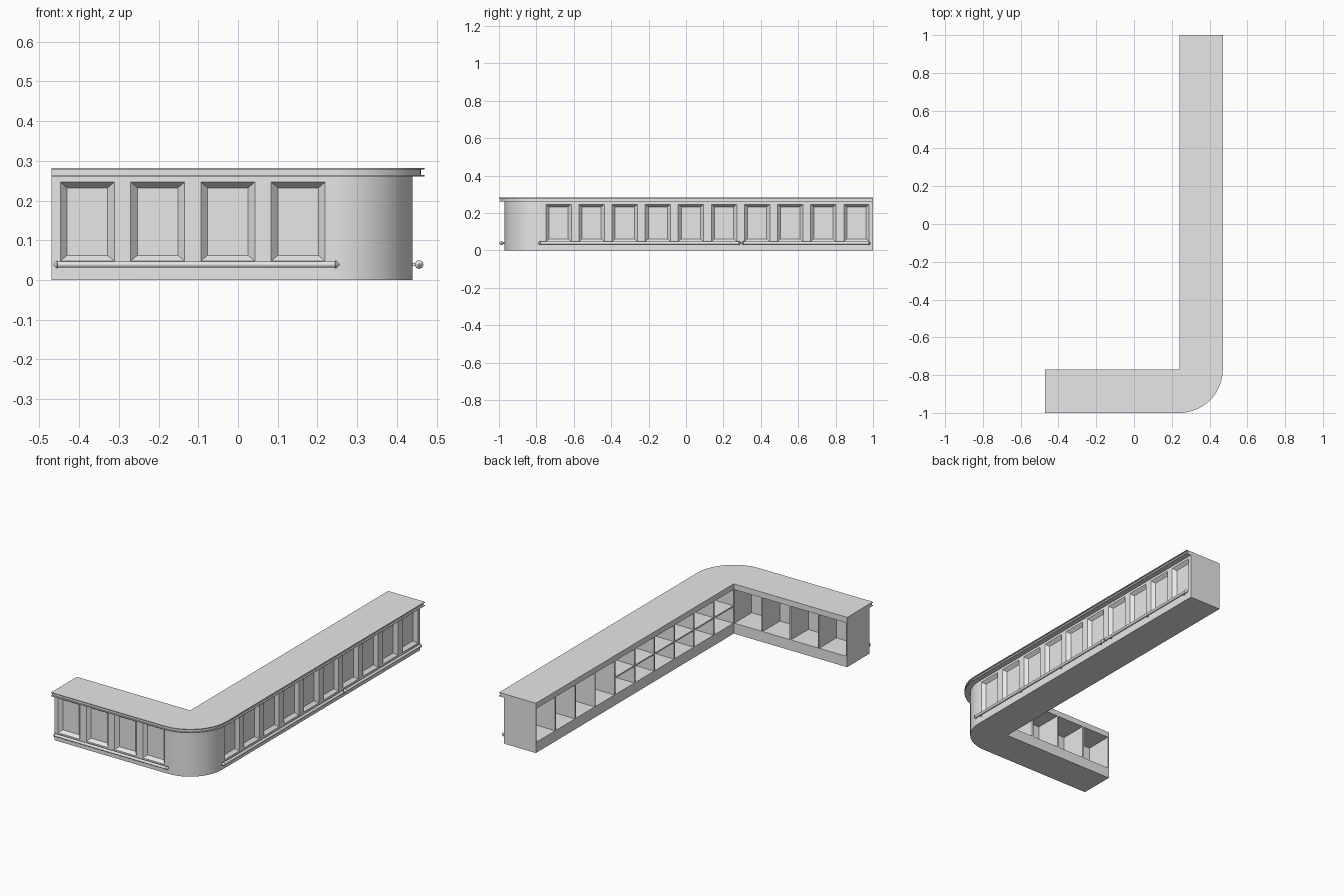
import bpy, bmesh, math
from mathutils import Matrix, Vector

cube = bpy.data.objects.get("Cube")
if cube:
    bpy.data.objects.remove(cube, do_unlink=True)

grey = bpy.data.materials.new("plain grey")
grey.use_nodes = True
grey.diffuse_color = (0.8, 0.8, 0.8, 1)
grey.node_tree.nodes["Principled BSDF"].inputs["Base Color"].default_value = (0.8, 0.8, 0.8, 1)

# Main sizes: inner corner, outer ends, body depth, bay pitch
CX, CY = 0.24, -0.77
LEFT, BACK = -0.47, 1.0
DEPTH = 0.2
PITCH = 0.177
FRONT_BAYS, SIDE_BAYS, SHELF_BAYS = 4, 10, 6
WALL = 0.004

# Turns the front arm's local frame (along, outward, up) into each arm
FRONT = Matrix(((-1, 0, 0, CX), (0, -1, 0, CY), (0, 0, 1, 0), (0, 0, 0, 1)))
SIDE = Matrix(((0, 1, 0, CX), (1, 0, 0, CY), (0, 0, 1, 0), (0, 0, 0, 1)))


def finish(name, bm):
    bmesh.ops.recalc_face_normals(bm, faces=bm.faces)
    mesh = bpy.data.meshes.new(name)
    bm.to_mesh(mesh)
    bm.free()
    mesh.materials.append(grey)
    obj = bpy.data.objects.new(name, mesh)
    bpy.context.collection.objects.link(obj)
    return obj


def smooth(obj):
    bpy.ops.object.select_all(action='DESELECT')
    obj.select_set(True)
    bpy.context.view_layer.objects.active = obj
    bpy.ops.object.shade_smooth_by_angle(angle=math.radians(30))


def add_slab(bm, reach, z0, z1):
    """L-shaped footprint with a rounded outer corner, extruded upward."""
    steps = 24
    pts = [(LEFT, CY), (LEFT, CY - reach)]
    for i in range(steps + 1):
        a = math.pi / 2 * (i / steps - 1)
        pts.append((CX + reach * math.cos(a), CY + reach * math.sin(a)))
    pts += [(CX + reach, BACK), (CX, BACK), (CX, CY)]
    face = bm.faces.new([bm.verts.new((x, y, z0)) for x, y in pts])
    up = bmesh.ops.extrude_face_region(bm, geom=[face])["geom"]
    bmesh.ops.translate(bm, vec=(0, 0, z1 - z0),
                        verts=[v for v in up if isinstance(v, bmesh.types.BMVert)])


def add_frustum(bm, frame, along, y0, y1, z0, z1, slope=(0, 0)):
    """Box in an arm's frame; its inner end shrinks by the slope."""
    a0, a1 = along
    sx, sz = slope
    verts = bmesh.ops.create_cube(bm, size=1)["verts"]
    for v in verts:
        inner = v.co.y < 0
        dx, dz = (sx, sz) if inner else (0, 0)
        x = a0 + dx if v.co.x < 0 else a1 - dx
        z = z0 + dz if v.co.z < 0 else z1 - dz
        v.co = frame @ Vector((x, y0 if inner else y1, z))


def carve(obj, cutter):
    mod = obj.modifiers.new("openings", 'BOOLEAN')
    mod.object = cutter
    mod.operation = 'DIFFERENCE'
    mod.solver = 'EXACT'
    bpy.context.view_layer.objects.active = obj
    bpy.ops.object.modifier_apply(modifier=mod.name)
    bpy.data.objects.remove(cutter, do_unlink=True)


# Counter body with sunk front panels and open cubbies behind
bm = bmesh.new()
add_slab(bm, DEPTH, 0, 0.262)
body = finish("counter_body", bm)

bm = bmesh.new()
for frame, bays in ((FRONT, FRONT_BAYS), (SIDE, SIDE_BAYS)):
    for i in range(bays):
        start, mid = i * PITCH, (i + 0.5) * PITCH
        # overshoots the surface, so the opening is widened in proportion
        add_frustum(bm, frame, (mid - 0.085, mid + 0.085), DEPTH - 0.018,
                    DEPTH + 0.018, 0.033, 0.262 - 0.001, (0.034, 0.029))
        add_frustum(bm, frame, (start + WALL, start + PITCH - WALL),
                    -0.02, 0.155, 0.06, 0.25)
cutter = finish("openings_cutter", bm)
cutter.hide_render = True
carve(body, cutter)
smooth(body)

# Middle shelf in the cubbies nearest the corner
bm = bmesh.new()
add_frustum(bm, SIDE, (WALL, SHELF_BAYS * PITCH - WALL), 0.001, 0.157, 0.151, 0.159)
finish("cubby_shelf", bm)

# Counter top: core between two thin projecting lips
for name, reach, z0, z1 in (("top_lower_lip", 0.23, 0.26, 0.264),
                            ("top_core", 0.221, 0.264, 0.278),
                            ("top_upper_lip", 0.23, 0.278, 0.282)):
    bm = bmesh.new()
    add_slab(bm, reach, z0, z1)
    smooth(finish(name, bm))


def rail(name, frame, a0, a1, posts):
    """Round foot rail with pointed finials and short wall posts."""
    out, height, sides = DEPTH + 0.016, 0.039, 16
    bm = bmesh.new()
    profile = [(a0, 0.002), (a0 + 0.009, 0.011), (a0 + 0.011, 0.008),
               (a1 - 0.011, 0.008), (a1 - 0.009, 0.011), (a1, 0.002)]
    rings = []
    for x, r in profile:
        rings.append([bm.verts.new(frame @ Vector((
            x, out + r * math.cos(t * math.tau / sides),
            height + r * math.sin(t * math.tau / sides)))) for t in range(sides)])
    for low, high in zip(rings, rings[1:]):
        for t in range(sides):
            n = (t + 1) % sides
            bm.faces.new((low[t], low[n], high[n], high[t]))
    bm.faces.new(rings[0])
    bm.faces.new(rings[-1])
    for i in range(posts):
        x = a0 + 0.04 + (a1 - a0 - 0.08) * i / (posts - 1)
        add_frustum(bm, frame, (x - 0.004, x + 0.004), DEPTH - 0.002, out,
                    height - 0.004, height + 0.004)
    smooth(finish(name, bm))


rail("front_foot_rail", FRONT, -0.015, 0.705, 3)
rail("side_foot_rail_long", SIDE, -0.02, 1.063, 4)
rail("side_foot_rail_short", SIDE, 1.067, 1.757, 3)
